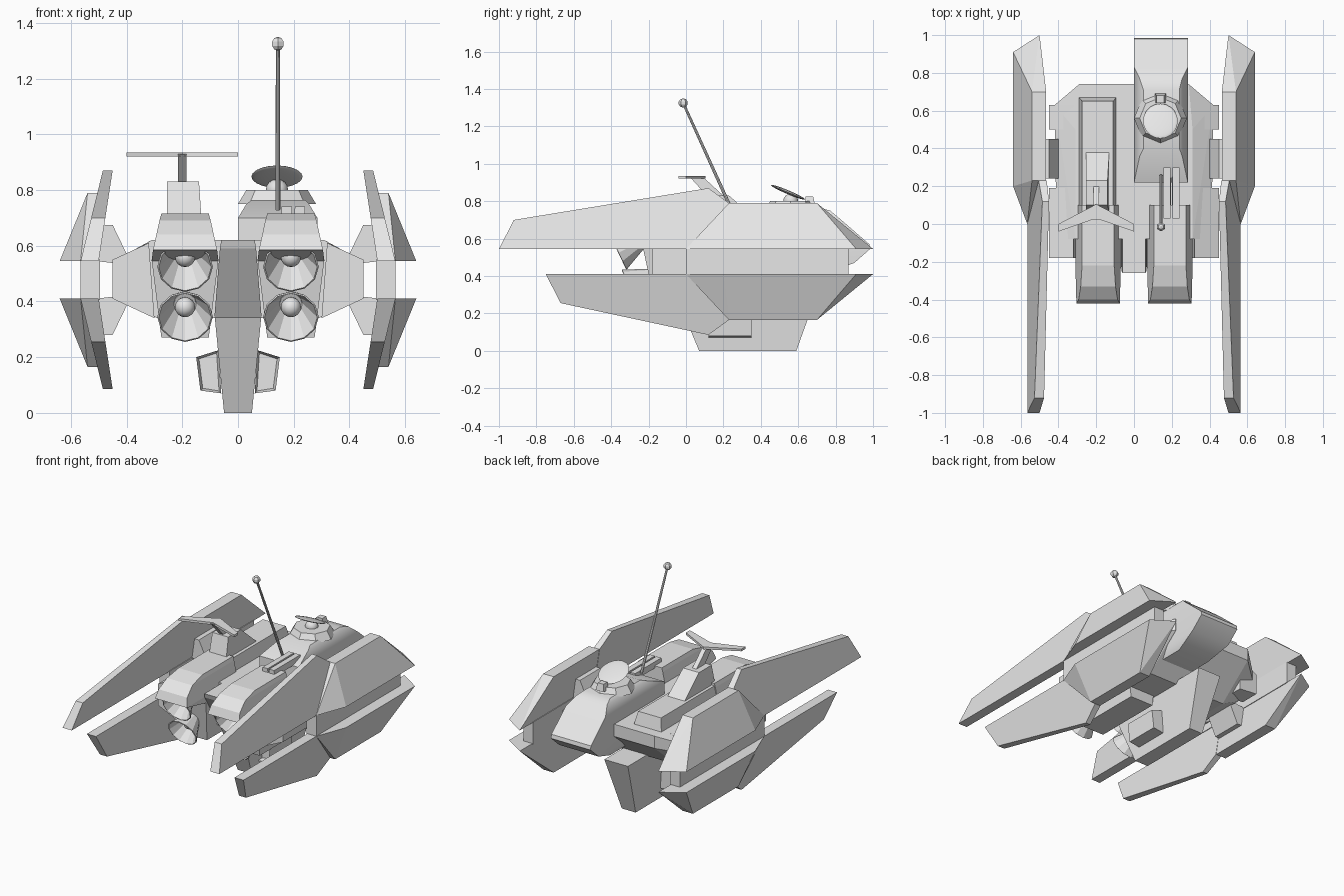
import bpy, bmesh
from mathutils import Vector, Matrix

old = bpy.data.objects.get("Cube")
if old:
    bpy.data.objects.remove(old)

# One plain grey for the whole craft
grey = bpy.data.materials.new("hull_grey")
grey.use_nodes = True
grey.diffuse_color = (0.8, 0.8, 0.8, 1)
grey.node_tree.nodes["Principled BSDF"].inputs["Base Color"].default_value = (0.8, 0.8, 0.8, 1)


def finish(name, bm, mirror=False, smooth=False, thickness=0):
    """Turn a bmesh into a named object with its modifiers."""
    bmesh.ops.recalc_face_normals(bm, faces=bm.faces)
    mesh = bpy.data.meshes.new(name)
    bm.to_mesh(mesh)
    bm.free()
    mesh.materials.append(grey)
    obj = bpy.data.objects.new(name, mesh)
    bpy.context.collection.objects.link(obj)
    if thickness:
        obj.modifiers.new("shell", 'SOLIDIFY').thickness = thickness
    if mirror:
        obj.modifiers.new("other_side", 'MIRROR')
    if smooth:
        bpy.ops.object.select_all(action='DESELECT')
        obj.select_set(True)
        bpy.context.view_layer.objects.active = obj
        bpy.ops.object.shade_smooth_by_angle(angle=0.6)
    return obj


def hull(name, points, both=False, mirror=False, smooth=False):
    """Convex solid around points; both=True adds the points with x negated."""
    points = list(points)
    if both:
        points += [(-x, y, z) for x, y, z in points]
    bm = bmesh.new()
    for p in points:
        bm.verts.new(p)
    result = bmesh.ops.convex_hull(bm, input=bm.verts)
    inner = [g for g in result["geom_interior"] if isinstance(g, bmesh.types.BMVert)]
    bmesh.ops.delete(bm, geom=inner, context='VERTS')
    bmesh.ops.dissolve_limit(bm, angle_limit=0.01, verts=bm.verts, edges=bm.edges)
    return finish(name, bm, mirror, smooth)


def ring(z, x0, x1, y0, y1):
    """Four corners of a level rectangle."""
    return [(x, y, z) for x in (x0, x1) for y in (y0, y1)]


def extrude_section(section, y0, y1):
    """An (x, z) section repeated at two depths."""
    return [(x, y, z) for x, z in section for y in (y0, y1)]


def cone(name, start, end, r0, r1, sides=12, caps=True, **options):
    start, end = Vector(start), Vector(end)
    axis = end - start
    turn = axis.to_track_quat('Z', 'Y').to_matrix().to_4x4()
    bm = bmesh.new()
    bmesh.ops.create_cone(bm, cap_ends=caps, segments=sides, radius1=r0, radius2=r1,
                          depth=axis.length, matrix=Matrix.Translation((start + end) / 2) @ turn)
    return finish(name, bm, **options)


def ball(name, centre, radius, sides=12, scale=(1, 1, 1), turn=0, **options):
    bm = bmesh.new()
    place = Matrix.Translation(centre) @ Matrix.Rotation(turn, 4, 'X') @ Matrix.Diagonal((*scale, 1))
    bmesh.ops.create_uvsphere(bm, u_segments=sides, v_segments=sides // 2 + 2,
                              radius=radius, matrix=place)
    return finish(name, bm, **options)


# Main body with a thin rear edge and stepped flanks
section = [(.31, .62), (.41, .56), (.41, .40), (.29, .34)]
body = extrude_section(section, -.08, .5)
body += [(.42, .63, .56), (.42, .63, .5), (.29, .74, .62), (.29, .74, .54)]
hull("main_body", body, both=True)
flank = [(.32, .61), (.45, .55), (.45, .41), (.30, .34)]
hull("front_flank", extrude_section(flank, -.18, .19), mirror=True)
hull("rear_flank", extrude_section(flank[:3] + [(.32, .4)], .5, .63), mirror=True)

# Nose between the engines and the keel below
hull("nose", ring(.62, -.06, .06, -.26, 0) + ring(.59, -.065, .065, -.25, 0)
     + ring(.34, -.085, .085, -.08, .2))
hull("keel", ring(0, -.05, .05, .07, .59) + ring(.36, -.085, .085, -.08, .72))

# Keel side pods with a recessed front
pod_section = [(.06, .07), (.135, .08), (.15, .20), (.07, .225)]
side_pod = hull("keel_side_pod", extrude_section(pod_section, .12, .35), mirror=True)
bm = bmesh.new()
bm.from_mesh(side_pod.data)
fronts = [f for f in bm.faces if f.normal.y < -.9]
bmesh.ops.inset_region(bm, faces=fronts, thickness=.012, depth=-.03)
bm.to_mesh(side_pod.data)
bm.free()

# Four side pods, each with a long forward blade
MIDDLE = .4775
for label, flip, tip in (("upper", False, -1), ("lower", True, -.75)):
    def place(points):
        return [(x, y, 2 * MIDDLE - z if flip else z) for x, y, z in points]

    shell = [(.5, 0, .545), (.565, 0, .545), (.64, .2, .545), (.64, .91, .545), (.5, 1, .545)]
    shell += ring(.79, .465, .54, .23, .70)
    hull(label + "_pod", place(shell), mirror=True)

    blade = []
    for y, z in ((tip, .545), (tip + .08, .70), (.12, .87), (.23, .79), (.23, .545)):
        lean = (z - .545) / .325
        blade += [(.5 - .05 * lean, y, z), (.565 - .08 * lean, y, z)]
    hull(label + "_blade", place(blade), mirror=True)

    strut = extrude_section([(.38, .53), (.45, .675), (.49, .675), (.51, .545)], .24, .45)
    hull(label + "_strut", place(strut), mirror=True)
hull("pod_spacer", ring(.405, .495, .565, 0, .87) + ring(.55, .495, .565, 0, .87), mirror=True)

# Engine nacelles: overhanging hood above a lower block
ENGINE_X = .19


def engine_ring(z, half, front, back):
    return ring(z, ENGINE_X - half, ENGINE_X + half, front, back)


hood = engine_ring(.715, .085, -.22, .1) + engine_ring(.69, .092, -.33, .1)
hood += engine_ring(.64, .103, -.40, .1) + engine_ring(.585, .115, -.42, .1)
hood += engine_ring(.545, .12, -.23, .1)
hull("engine_hood", hood, mirror=True)
hull("engine_block", engine_ring(.55, .12, -.23, .3) + engine_ring(.27, .085, -.17, .3), mirror=True)

# Nozzles tilted downward, with a ball in each throat
out = Vector((0, -.9, -.43))
for label, y, z in (("upper", -.36, .525), ("lower", -.30, .345)):
    rim = Vector((ENGINE_X, y, z))
    cone(label + "_nozzle_bell", rim - out * .13, rim, .04, .1, caps=False,
         mirror=True, thickness=.006)
    cone(label + "_nozzle_throat", rim - out * .24, rim - out * .11, .045, .04, mirror=True)
    ball(label + "_nozzle_ball", rim - out * .08, .036, mirror=True, smooth=True)

# Raised rail and tower on the right side
hull("dorsal_rail", ring(.60, -.295, -.09, 0, .675) + ring(.70, -.275, -.11, .05, .65))
hull("mast_tower", ring(.68, -.255, -.13, .06, .40) + ring(.83, -.255, -.14, .1, .23))

# Leaning mast with a swept crossbar
hull("mast_post", ring(.82, -.215, -.185, .12, .21) + ring(.93, -.215, -.185, .02, .09))
for label, tip_x in (("right", -.4), ("left", 0)):
    root = [(-.2, .03, .935), (-.2, .03, .92), (-.2, .105, .935), (-.2, .105, .92)]
    end = [(tip_x, -.04, .935), (tip_x, -.04, .92), (tip_x, 0, .935), (tip_x, 0, .92)]
    hull(label + "_crossbar", root + end)

# Cabin on the left side, sloping down to the tail
cabin = ring(.41, .03, .26, .3, .74) + ring(.47, 0, .285, .22, .90)
cabin += ring(.545, 0, .285, .22, .985) + ring(.57, 0, .285, .22, .98)
cabin += ring(.70, 0, .285, .22, .83) + ring(.75, .03, .255, .36, .77) + ring(.765, .05, .24, .4, .71)
hull("cabin", cabin, smooth=True)

# Turret: eight-sided base, tilted dish and support
CABIN_X = .14
cone("turret_base", (CABIN_X, .56, .75), (CABIN_X, .56, .8), .14, .11, sides=8)
ball("turret_hub", (CABIN_X, .56, .8), .04, smooth=True)
ball("turret_dish", (CABIN_X, .545, .848), .1, sides=20, scale=(.92, 1, .1), turn=-.4, smooth=True)
hull("turret_block", ring(.78, .11, .17, .64, .69) + ring(.825, .12, .16, .64, .68))

# Twin forward guns
for label, x in (("inner", .175), ("outer", .222)):
    hull(label + "_gun", ring(.70, x - .02, x + .02, .03, .3) + ring(.74, x - .018, x + .018, .03, .3))

# Leaning aerial with a faceted tip
aerial_top = (.143, -.015, 1.325)
cone("aerial", (.143, .255, .73), aerial_top, .009, .007, sides=8)
ball("aerial_tip", aerial_top, .025, sides=6)
